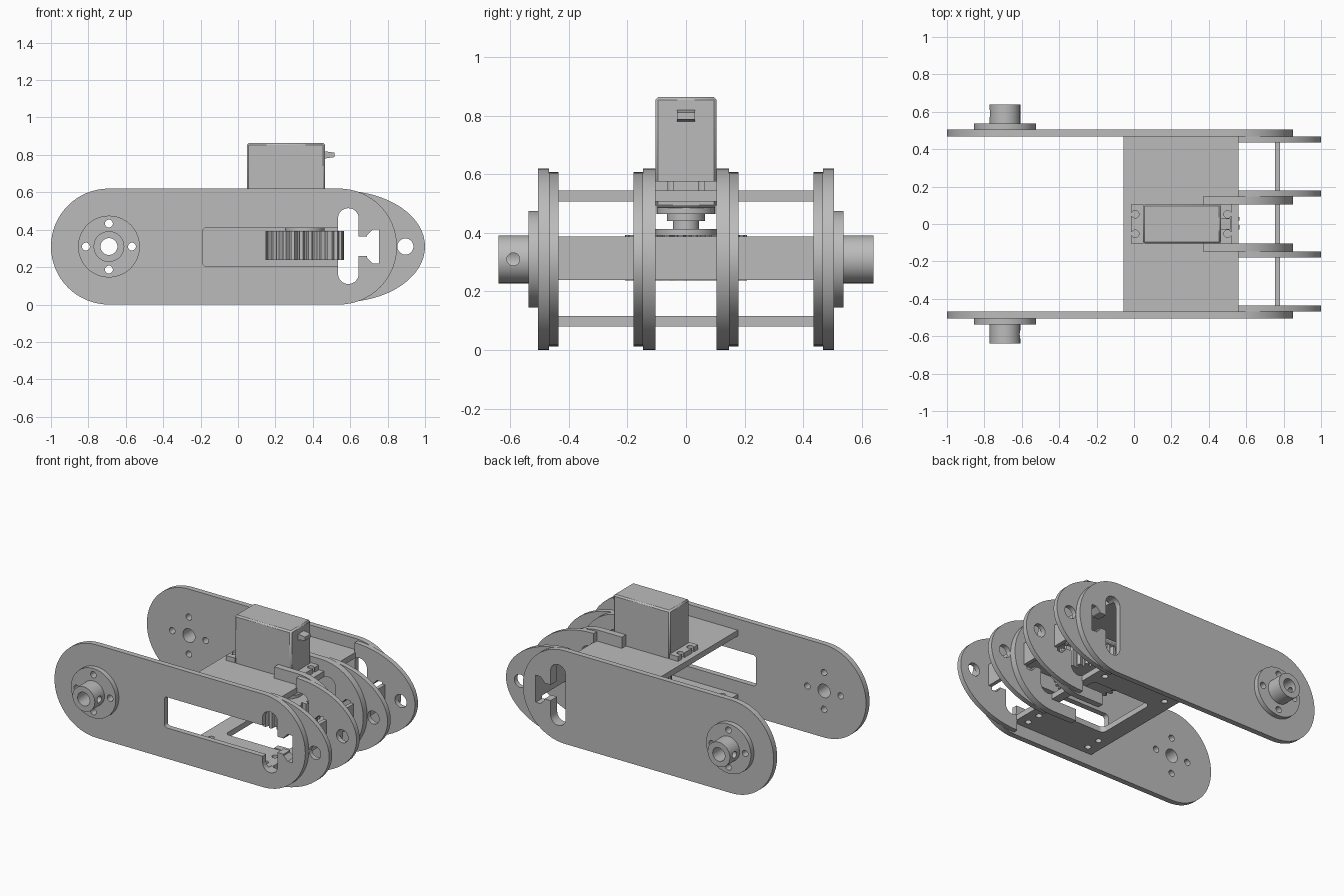
import bpy, bmesh
from math import sin, cos, pi, radians

if "Cube" in bpy.data.objects:
    bpy.data.objects.remove(bpy.data.objects["Cube"], do_unlink=True)

grey = bpy.data.materials.new("plain grey")
grey.use_nodes = True
COLOUR = (0.5, 0.5, 0.5, 1)
grey.diffuse_color = COLOUR
grey.node_tree.nodes["Principled BSDF"].inputs["Base Color"].default_value = COLOUR

MID = 0.31      # height of the long axis
HUB_X = -0.69   # hub position


def arc(cx, cy, rx, ry, a0, a1, n=32):
    steps = [radians(a0 + (a1 - a0) * i / n) for i in range(n + 1)]
    return [(cx + rx * cos(a), cy + ry * sin(a)) for a in steps]


def circle(cx, cy, r, n=40):
    return arc(cx, cy, r, r, 0, 360, n)[:-1]


def rect(u0, u1, v0, v1):
    return [(u0, v0), (u1, v0), (u1, v1), (u0, v1)]


def round_rect(u0, u1, v0, v1, r):
    return (arc(u1 - r, v1 - r, r, r, 0, 90, 8) + arc(u0 + r, v1 - r, r, r, 90, 180, 8)
            + arc(u0 + r, v0 + r, r, r, 180, 270, 8) + arc(u1 - r, v0 + r, r, r, 270, 360, 8))


def prism(name, pts, lo, hi, axis):
    """Extrude a flat profile along one axis."""
    place = {"x": lambda u, v, w: (w, u, v),
             "y": lambda u, v, w: (u, w, v),
             "z": lambda u, v, w: (u, v, w)}[axis]
    bm = bmesh.new()
    face = bm.faces.new([bm.verts.new(place(u, v, lo)) for u, v in pts])
    out = bmesh.ops.extrude_face_region(bm, geom=[face])
    shift = place(0, 0, hi - lo)
    bmesh.ops.translate(bm, vec=shift, verts=[g for g in out["geom"] if isinstance(g, bmesh.types.BMVert)])
    bmesh.ops.recalc_face_normals(bm, faces=bm.faces)
    mesh = bpy.data.meshes.new(name)
    bm.to_mesh(mesh)
    bm.free()
    ob = bpy.data.objects.new(name, mesh)
    bpy.context.scene.collection.objects.link(ob)
    return ob


def cut(ob, profiles, axis, lo=-2, hi=2):
    """Cut profiles through an object and keep the result as plain mesh."""
    cutters = []
    for pts in profiles:
        c = prism("cutter", pts, lo, hi, axis)
        c.hide_render = True
        mod = ob.modifiers.new("cut", "BOOLEAN")
        mod.operation, mod.solver, mod.object = "DIFFERENCE", "EXACT", c
        cutters.append(c)
    graph = bpy.context.evaluated_depsgraph_get()
    mesh = bpy.data.meshes.new_from_object(ob.evaluated_get(graph))
    ob.modifiers.clear()
    ob.data = mesh
    for c in cutters:
        bpy.data.objects.remove(c, do_unlink=True)
    return ob


# Shared cut-outs
key_slot = [round_rect(0.535, 0.645, 0.11, 0.515, 0.054),
            rect(0.64, 0.71, 0.26, 0.365),
            [(0.69, 0.25), (0.72, 0.22), (0.755, 0.22), (0.755, 0.4), (0.72, 0.4), (0.69, 0.37)]]
bolt_holes = [circle(HUB_X + 0.123 * cos(k * pi / 2), MID + 0.123 * sin(k * pi / 2), 0.021, 20)
              for k in range(4)]
bore = circle(HUB_X, MID, 0.045)
window = round_rect(-0.19, 0.58, 0.205, 0.41, 0.02)

for side, s in (("front", -1), ("back", 1)):
    def layer(name, pts, near, far):
        return prism(f"{side}_{name}", pts, min(s * near, s * far), max(s * near, s * far), "y")

    # Long side plate
    stadium = arc(0.54, MID, 0.31, 0.31, -90, 90) + arc(HUB_X, MID, 0.31, 0.31, 90, 270)
    plate = layer("side_plate", stadium, 0.468, 0.505)
    cut(plate, key_slot + bolt_holes + [bore] + ([window] if s < 0 else []), "y")

    # Rounded hinge ears, outer and inner
    ear = arc(0.555, MID, 0.445, 0.298, -90, 90)
    for name, near, far in (("outer_ear", 0.436, 0.468), ("inner_ear", 0.147, 0.18)):
        cut(layer(name, ear, near, far), key_slot + [circle(0.895, MID, 0.043)], "y")

    # Inner bracket with tabs above and below the decks
    bracket = arc(0.54, MID, 0.31, 0.31, -90, 90) + [(0.37, 0.62), (0.37, 0)]
    cut(layer("inner_bracket", bracket, 0.105, 0.147), key_slot + [rect(0.3, 0.556, 0.08, 0.545)], "y")

    # Shaft hub: flange, collar and set screw hole
    cut(layer("hub_flange", circle(HUB_X, MID, 0.165, 64), 0.505, 0.538), bolt_holes + [bore], "y")
    collar = layer("hub_collar", circle(HUB_X, MID, 0.082, 48), 0.538, 0.64)
    cut(collar, [bore], "y")
    ends = sorted((HUB_X, HUB_X - s * 0.12))
    cut(collar, [circle(s * 0.59, MID, 0.022, 20)], "x", *ends)

# Horizontal decks
prism("top_deck", rect(-0.055, 0.56, -0.468, 0.468), 0.507, 0.545, "z")
deck = prism("bottom_deck", rect(-0.055, 0.56, -0.468, 0.468), 0.08, 0.117, "z")
mounts = [circle(x, s * y, 0.02, 20) for x in (0.02, 0.49) for y in (0.31, 0.41) for s in (-1, 1)]
cut(deck, [round_rect(0.06, 0.5, -0.22, 0.22, 0.03)] + mounts, "z")

# Cross strip joining the ears
prism("cross_strip", rect(-0.44, 0.44, 0.24, 0.387), 0.755, 0.78, "x")

# Gear under the motor
GEAR_X, TEETH = 0.357, 28
teeth = []
for i in range(TEETH):
    for frac, r in ((0, 0.18), (0.25, 0.18), (0.4, 0.209), (0.8, 0.209)):
        a = 2 * pi * (i + frac) / TEETH
        teeth.append((GEAR_X + r * cos(a), r * sin(a)))
prism("gear", teeth, 0.237, 0.393, "z")
prism("gear_horn", circle(GEAR_X, 0, 0.105), 0.393, 0.413, "z")
prism("output_shaft", circle(GEAR_X, 0, 0.045), 0.413, 0.445, "z")
prism("output_collar", circle(GEAR_X, 0, 0.065), 0.44, 0.465, "z")
prism("output_cap", circle(GEAR_X, 0, 0.1), 0.465, 0.49, "z")

# Motor body, mounting tabs and cable exit
body = prism("motor_body", rect(0.047, 0.465, -0.105, 0.105), 0.485, 0.864, "z")
bev = body.modifiers.new("bevel", "BEVEL")
bev.width, bev.segments = 0.01, 1
for name, x0, x1, hx, edge in (("rear_motor_tab", -0.015, 0.05, 0.007, -0.03),
                               ("fore_motor_tab", 0.46, 0.522, 0.5, 0.54)):
    tab = prism(name, rect(x0, x1, -0.105, 0.105), 0.545, 0.577, "z")
    cuts = []
    for y in (-0.052, 0.052):
        cuts += [circle(hx, y, 0.02, 20), rect(min(hx, edge), max(hx, edge), y - 0.01, y + 0.01)]
    cut(tab, cuts, "z")
prism("cable_exit", [(0.46, 0.78), (0.515, 0.788), (0.515, 0.812), (0.46, 0.82)], -0.03, 0.03, "y")

# Finish: one colour, smooth curves with sharp edges
for ob in bpy.context.scene.collection.objects:
    if ob.type == "MESH":
        ob.data.materials.clear()
        ob.data.materials.append(grey)
        ob.data.shade_smooth()
        ob.data.set_sharp_from_angle(angle=radians(30))
